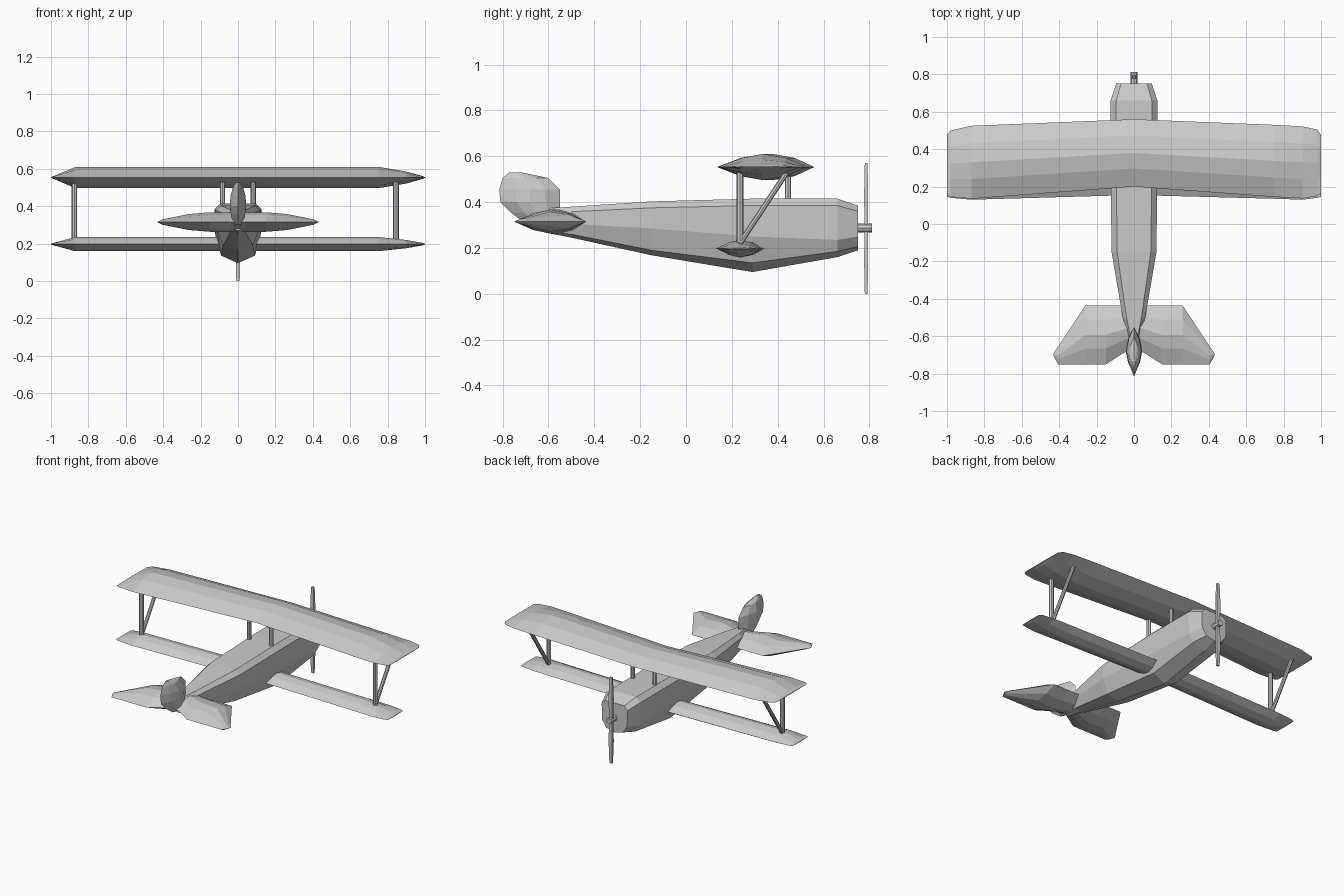
import bpy
import bmesh
from mathutils import Vector

cube = bpy.data.objects.get("Cube")
if cube:
    bpy.data.objects.remove(cube, do_unlink=True)

grey = bpy.data.materials.new("light grey")
grey.use_nodes = True
colour = (0.6, 0.6, 0.6, 1)
grey.diffuse_color = colour
grey.node_tree.nodes["Principled BSDF"].inputs["Base Color"].default_value = colour


def loft(name, rings):
    """Skin a list of equal-length point rings and cap both ends."""
    bm = bmesh.new()
    loops = [[bm.verts.new(p) for p in ring] for ring in rings]
    for a, b in zip(loops, loops[1:]):
        for i in range(len(a)):
            j = (i + 1) % len(a)
            bm.faces.new((a[i], a[j], b[j], b[i]))
    bm.faces.new(loops[0])
    bm.faces.new(loops[-1])
    bmesh.ops.recalc_face_normals(bm, faces=bm.faces)
    mesh = bpy.data.meshes.new(name)
    bm.to_mesh(mesh)
    bm.free()
    mesh.materials.append(grey)
    obj = bpy.data.objects.new(name, mesh)
    bpy.context.collection.objects.link(obj)
    return obj


# Lens-shaped section: fraction of chord from the leading edge, height
FOIL = [(0, 0), (0.24, 0.7), (0.5, 1), (0.73, 0.72), (1, 0),
        (0.73, -0.72), (0.5, -1), (0.24, -0.7)]


def foil(name, stations, place):
    """Each station is (span, leading y, trailing y, half thickness)."""
    loft(name, [[place(s, lead + (trail - lead) * f, h * thick) for f, h in FOIL]
                for s, lead, trail, thick in stations])


def bar(name, start, end, radius, sides=8):
    start, end = Vector(start), Vector(end)
    direction = end - start
    bpy.ops.mesh.primitive_cylinder_add(vertices=sides, radius=radius,
                                        depth=direction.length, location=(start + end) / 2)
    obj = bpy.context.object
    obj.name = name
    obj.rotation_euler = direction.to_track_quat('Z', 'Y').to_euler()
    obj.data.materials.append(grey)


# Fuselage: y, top z, top half width, shoulder z, half width, waist z, chine z, chine half width, keel z
frames = [
    (0.75, 0.385, 0.07, 0.36, 0.095, 0.25, 0.205, 0.06, 0.19),
    (0.66, 0.415, 0.095, 0.385, 0.125, 0.235, 0.185, 0.09, 0.16),
    (0.29, 0.415, 0.095, 0.385, 0.125, 0.25, 0.135, 0.09, 0.095),
    (-0.15, 0.403, 0.09, 0.375, 0.12, 0.285, 0.19, 0.08, 0.168),
    (-0.50, 0.380, 0.04, 0.358, 0.06, 0.305, 0.26, 0.04, 0.245),
    (-0.62, 0.372, 0.015, 0.35, 0.025, 0.31, 0.275, 0.015, 0.268),
]
rings = []
for y, top, tw, shoulder, w, waist, chine, cw, keel in frames:
    half = [(tw, top), (w, shoulder), (w * 0.97, waist), (cw, chine)]
    rings.append([(x, y, z) for x, z in half] + [(0, y, keel)]
                 + [(-x, y, z) for x, z in reversed(half)])
loft("fuselage", rings)


# Swept wings with tapered tips
def level(z):
    return lambda s, y, h: (s, y, z + h)


foil("upper_wing", [
    (-1, 0.475, 0.155, 0.002), (-0.98, 0.50, 0.145, 0.01), (-0.87, 0.525, 0.135, 0.056),
    (0, 0.56, 0.20, 0.057), (0.75, 0.53, 0.145, 0.057), (0.9, 0.522, 0.137, 0.032),
    (0.98, 0.505, 0.15, 0.01), (1, 0.475, 0.165, 0.002)], level(0.553))
foil("lower_wing", [
    (-1, 0.305, 0.145, 0.002), (-0.98, 0.315, 0.14, 0.008), (-0.87, 0.325, 0.13, 0.038),
    (0, 0.342, 0.155, 0.038), (0.75, 0.33, 0.135, 0.038), (0.9, 0.325, 0.13, 0.022),
    (0.98, 0.315, 0.14, 0.008), (1, 0.305, 0.145, 0.002)], level(0.197))

# Tailplane, mirrored about the centre
half_tail = [(0.04, -0.435, -0.68, 0.052), (0.15, -0.435, -0.75, 0.052),
             (0.26, -0.435, -0.75, 0.043), (0.405, -0.655, -0.75, 0.014),
             (0.43, -0.69, -0.705, 0.002)]
foil("tailplane", [(-s, a, b, h) for s, a, b, h in reversed(half_tail)] + half_tail,
     level(0.315))

# Upright fin and rudder
foil("tail_fin", [
    (0.30, -0.56, -0.69, 0.025), (0.355, -0.55, -0.765, 0.038), (0.40, -0.55, -0.81, 0.044),
    (0.455, -0.55, -0.815, 0.04), (0.505, -0.60, -0.80, 0.026), (0.53, -0.72, -0.77, 0.006)],
     lambda s, y, h: (h, y, s))

# Wing struts
for side, outer, inner in (("right", -0.875, -0.083), ("left", 0.845, 0.081)):
    bar(side + "_outer_strut", (outer, 0.235, 0.2), (outer, 0.235, 0.53), 0.015)
    bar(side + "_diagonal_strut", (outer, 0.235, 0.22), (outer, 0.44, 0.53), 0.012)
    for place, y in (("rear", 0.235), ("front", 0.445)):
        bar(f"{side}_{place}_cabin_strut", (inner, y, 0.37), (inner, y, 0.53), 0.014)

# Propeller
bar("propeller_hub", (0, 0.74, 0.287), (0, 0.812, 0.287), 0.019)
for side, tip in (("upper", 0.57), ("lower", 0.0)):
    middle = (tip + 0.287) / 2
    loft(side + "_blade", [
        [(w, 0.786 - d, z), (w, 0.786 + d, z), (-w, 0.786 + d, z), (-w, 0.786 - d, z)]
        for z, w, d in ((0.287, 0.011, 0.007), (middle, 0.013, 0.009), (tip, 0.009, 0.006))])
